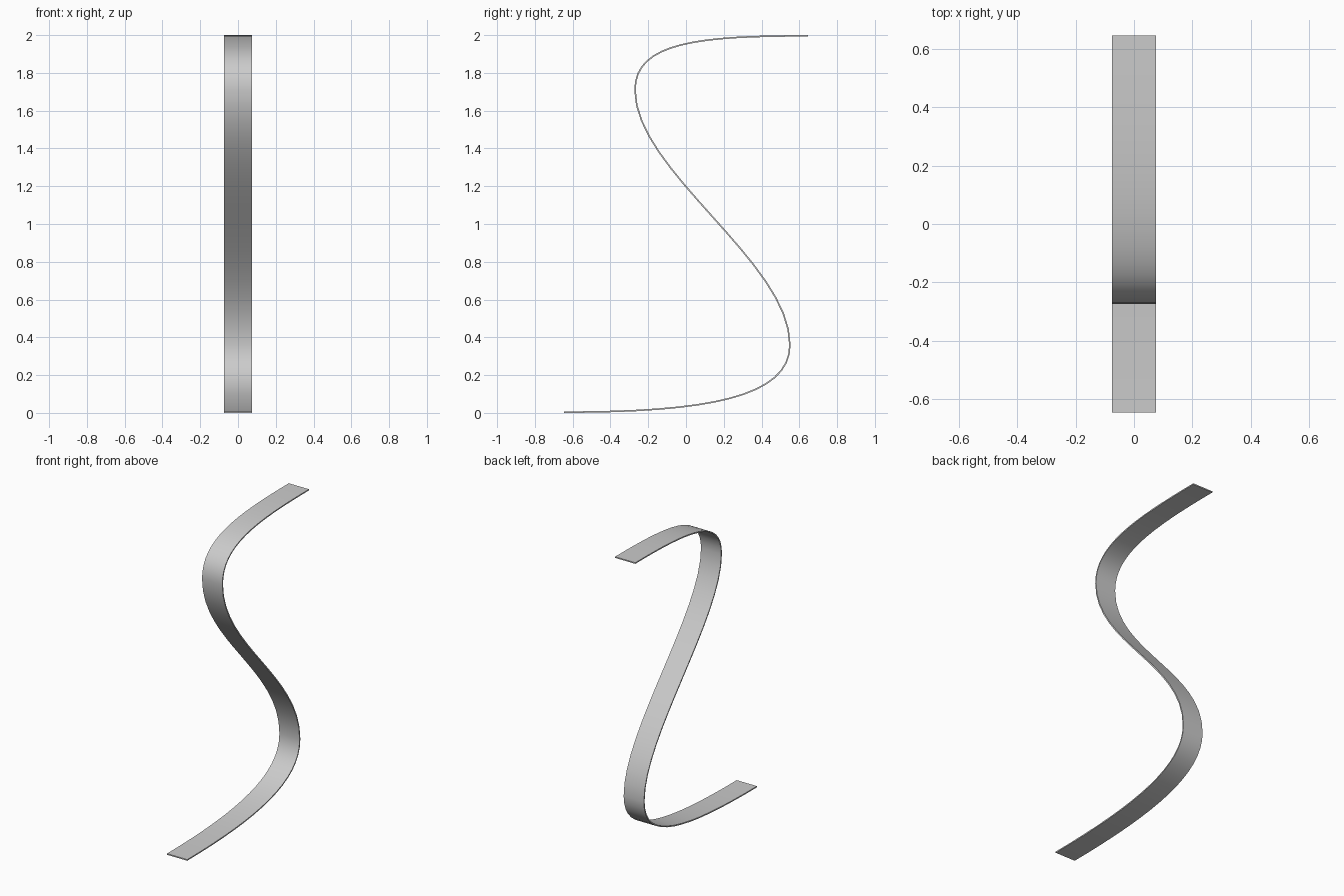
import bpy
import math
from mathutils import Vector
from mathutils.geometry import interpolate_bezier

cube = bpy.data.objects.get("Cube")
if cube:
    bpy.data.objects.remove(cube, do_unlink=True)

HALF_WIDTH = 0.075
THICKNESS = 0.008
STEPS = 16

# Plain grey finish
grey = bpy.data.materials.new("light_grey")
grey.use_nodes = True
colour = (0.6, 0.6, 0.6, 1)
grey.diffuse_color = colour
grey.node_tree.nodes["Principled BSDF"].inputs["Base Color"].default_value = colour

# S-shaped side profile: each Bezier span as (y, z) knot, handle, handle, knot
low, high = THICKNESS / 2, 2 - THICKNESS / 2
spans = [
    [(-0.645, low), (0.1, low), (0.55, 0.08), (0.55, 0.36)],
    [(0.55, 0.36), (0.55, 0.80), (-0.27, 1.28), (-0.27, 1.71)],
    [(-0.27, 1.71), (-0.27, 1.965), (0.08, high), (0.645, high)],
]
path = []
for span in spans:
    points = interpolate_bezier(*[Vector((0, y, z)) for y, z in span], STEPS + 1)
    path += points[1:] if path else points

# Sweep the profile across the width into a strip
verts = [(x, p.y, p.z) for p in path for x in (-HALF_WIDTH, HALF_WIDTH)]
faces = [(2 * i, 2 * i + 1, 2 * i + 3, 2 * i + 2) for i in range(len(path) - 1)]
mesh = bpy.data.meshes.new("curved_strip")
mesh.from_pydata(verts, [], faces)
mesh.materials.append(grey)
strip = bpy.data.objects.new("curved_strip", mesh)
bpy.context.collection.objects.link(strip)

# Thin sheet thickness, then smooth faces with crisp edges
bpy.context.view_layer.objects.active = strip
strip.select_set(True)
solid = strip.modifiers.new("thickness", "SOLIDIFY")
solid.thickness = THICKNESS
solid.offset = 0
bpy.ops.object.modifier_apply(modifier=solid.name)
bpy.ops.object.shade_smooth_by_angle(angle=math.radians(30))
